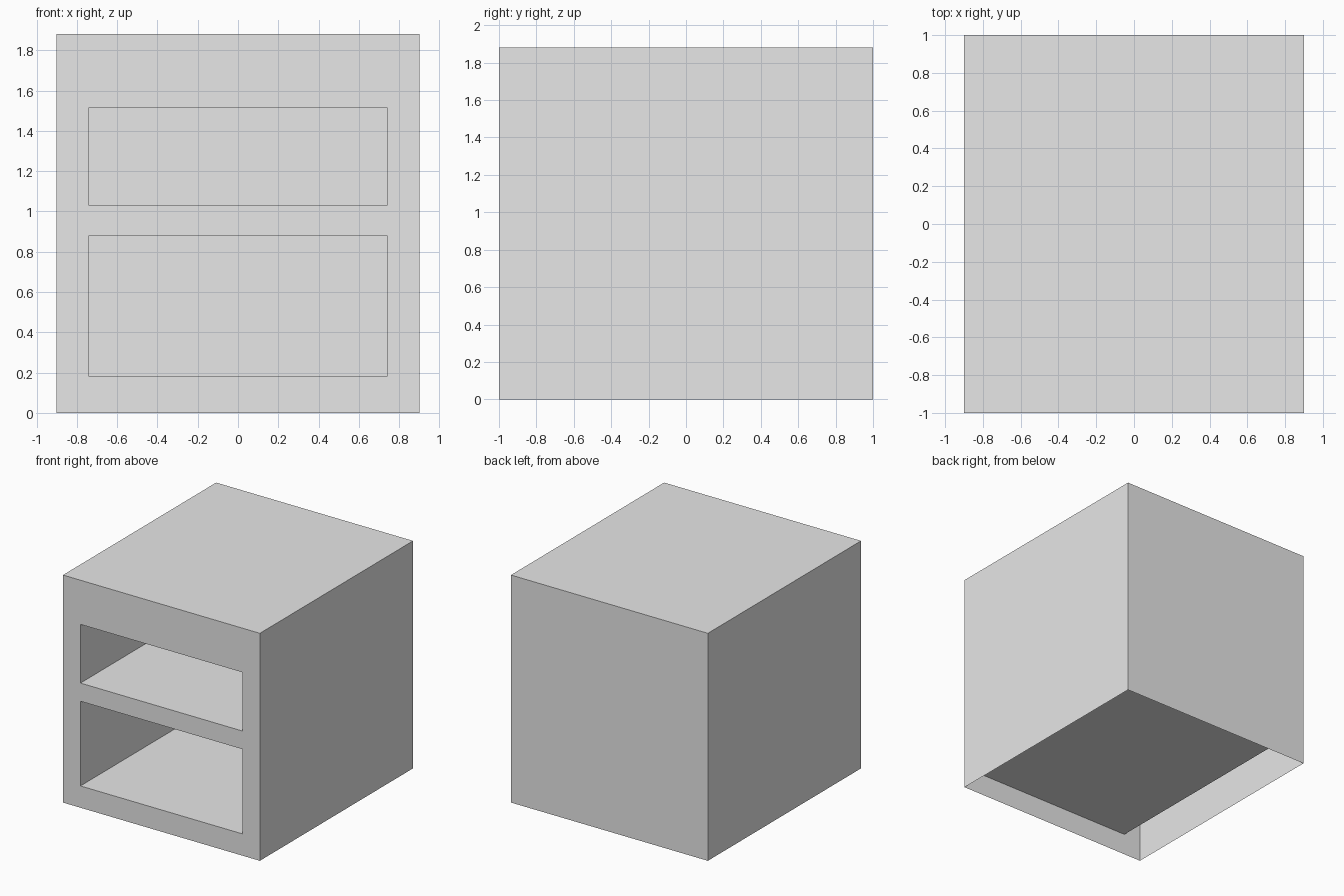
import bpy, bmesh
from mathutils import Vector

default = bpy.data.objects.get("Cube")
if default:
    bpy.data.objects.remove(default, do_unlink=True)

HALF_W, HALF_D, HEIGHT = 0.9, 1.0, 1.88
OPEN_X = 0.74                      # half width of both openings
LOWER, UPPER = (0.18, 0.88), (1.03, 1.515)
DEPTH = 1.84                       # compartment depth

# Single grey finish
grey = bpy.data.materials.new("grey")
grey.use_nodes = True
grey.diffuse_color = (0.8, 0.8, 0.8, 1)
grey.node_tree.nodes["Principled BSDF"].inputs["Base Color"].default_value = grey.diffuse_color

bm = bmesh.new()

# Outer shell, open underneath
bmesh.ops.create_cube(bm, size=1)
for v in bm.verts:
    v.co = Vector((v.co.x * 2 * HALF_W, v.co.y * 2 * HALF_D, (v.co.z + 0.5) * HEIGHT))
bm.normal_update()
bottom = [f for f in bm.faces if f.normal.z < -0.5]
bmesh.ops.delete(bm, geom=bottom, context='FACES')


# Cut the front face along the opening edges
def cut_front(point, normal):
    bm.normal_update()
    front = [f for f in bm.faces if f.normal.y < -0.5]
    edges = {e for f in front for e in f.edges}
    bmesh.ops.bisect_plane(bm, geom=front + list(edges), plane_co=point, plane_no=normal)


for z in LOWER + UPPER:
    cut_front((0, 0, z), (0, 0, 1))
for x in (-OPEN_X, OPEN_X):
    cut_front((x, 0, 0), (1, 0, 0))

# Push the two openings back into compartments
bm.normal_update()
openings = []
for f in bm.faces:
    c = f.calc_center_median()
    in_row = any(lo < c.z < hi for lo, hi in (LOWER, UPPER))
    if f.normal.y < -0.5 and abs(c.x) < OPEN_X and in_row:
        openings.append(f)
for f in openings:
    pushed = bmesh.ops.extrude_face_region(bm, geom=[f])["geom"]
    verts = [g for g in pushed if isinstance(g, bmesh.types.BMVert)]
    bmesh.ops.translate(bm, verts=verts, vec=(0, DEPTH, 0))
    if f.is_valid:
        bmesh.ops.delete(bm, geom=[f], context='FACES_ONLY')
bmesh.ops.recalc_face_normals(bm, faces=bm.faces)

mesh = bpy.data.meshes.new("cabinet")
bm.to_mesh(mesh)
bm.free()
mesh.materials.append(grey)
cabinet = bpy.data.objects.new("cabinet", mesh)
bpy.context.collection.objects.link(cabinet)
